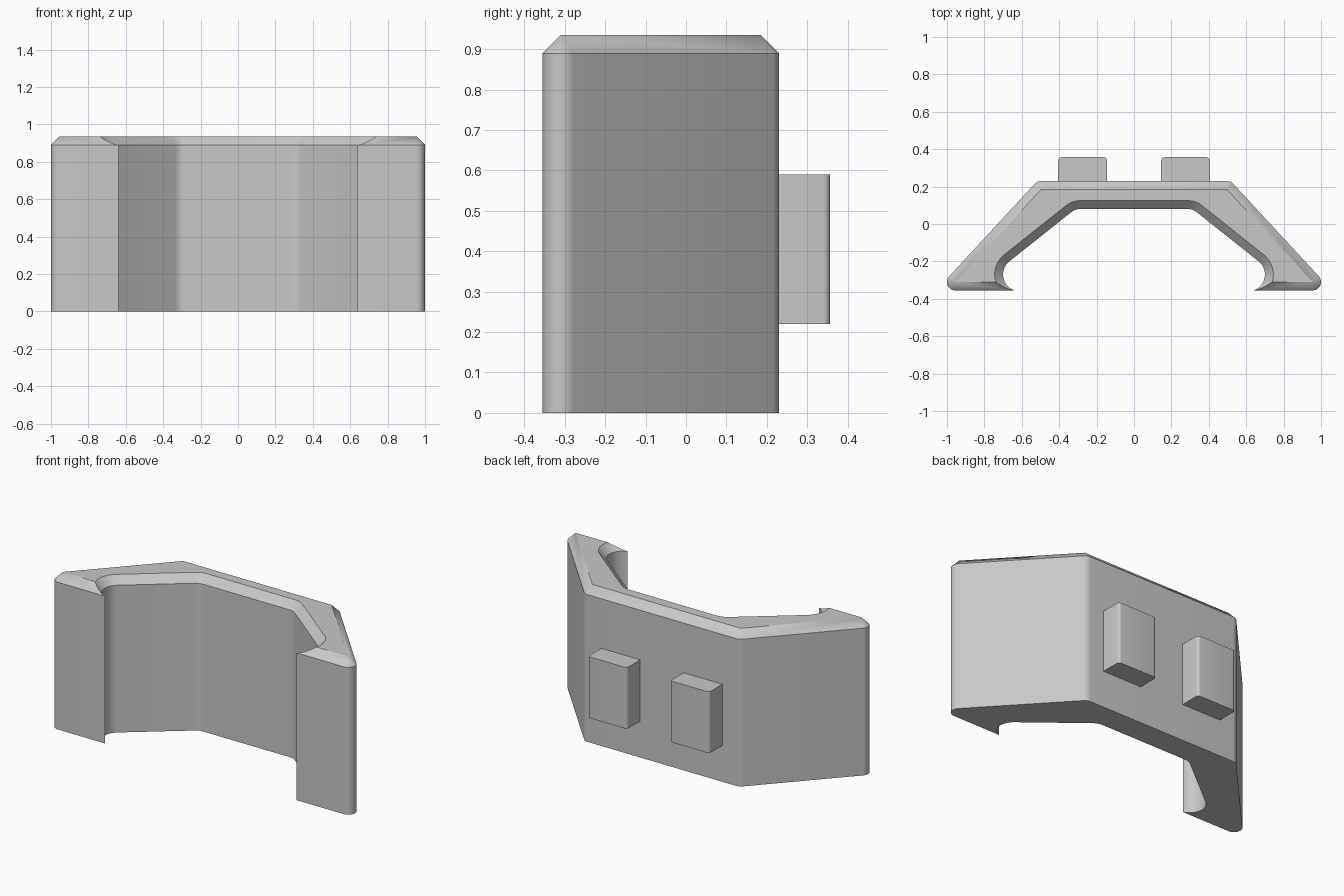
import bpy, bmesh
from math import sin, cos, asin, radians, degrees
from mathutils import Vector

cube = bpy.data.objects.get("Cube")
if cube:
    bpy.data.objects.remove(cube, do_unlink=True)

grey = bpy.data.materials.new("mid grey")
grey.use_nodes = True
colour = (0.58, 0.58, 0.58, 1)
grey.diffuse_color = colour
grey.node_tree.nodes["Principled BSDF"].inputs["Base Color"].default_value = colour

SHOULDER, CHAMFER, FRONT = 0.89, 0.045, -0.355


def finish(bm, name):
    bmesh.ops.recalc_face_normals(bm, faces=bm.faces)
    mesh = bpy.data.meshes.new(name)
    bm.to_mesh(mesh)
    bm.free()
    mesh.materials.append(grey)
    ob = bpy.data.objects.new(name, mesh)
    bpy.context.collection.objects.link(ob)
    bpy.ops.object.select_all(action='DESELECT')
    ob.select_set(True)
    bpy.context.view_layer.objects.active = ob
    bpy.ops.object.shade_smooth_by_angle(angle=radians(30))


# Half outline of the bracket as a chain of arcs joined by straight walls
low, up = [], []


def arc(cx, cy, r, a0, a1, steps, grow):
    """Add shoulder points and the matching points at the top of the chamfer."""
    for i in range(steps + 1):
        a = radians(a0 + (a1 - a0) * i / steps)
        t = CHAMFER
        if grow > 0:  # hook chamfer stops where it meets the front chamfer
            room = (cy + r * sin(a) - FRONT) / max(1 - sin(a), 0.001)
            t = max(0, min(t, room))
        low.append(Vector((cx + r * cos(a), cy + r * sin(a), SHOULDER)))
        ru = r + grow * t
        up.append(Vector((cx + ru * cos(a), cy + ru * sin(a), SHOULDER + t)))


HOOK = (0.61, -0.27, 0.09)
tip = degrees(asin((FRONT - HOOK[1]) / HOOK[2]))
meet = degrees(asin((FRONT + CHAMFER - HOOK[1]) / (HOOK[2] + CHAMFER)))
arc(0.497, 0.185, 0.045, 90, 42.8, 6, -1)      # back corner
arc(0.955, -0.31, 0.045, 42.8, -90, 14, -1)    # end of the arm
end = len(low) - 1
arc(*HOOK, tip, meet, 8, 1)                    # hook tip
full = len(low) - 1
arc(*HOOK, meet, 51.5, 10, 1)                  # hook hollow
arc(0.29, 0.01, 0.07, 51.5, 90, 8, 1)          # inner corner

# Bracket body
bm = bmesh.new()
cache = {}


def vert(p):
    key = tuple(round(c, 4) + 0.0 for c in p)
    if key not in cache:
        cache[key] = bm.verts.new(p)
    return cache[key]


def face(points):
    vs = list(dict.fromkeys(vert(p) for p in points))
    if len(vs) > 2:
        bm.faces.new(vs)


def flip(p):
    return Vector((-p.x, p.y, p.z))


def ground(p):
    return Vector((p.x, p.y, 0))


def both(points):
    face(points)
    face([flip(p) for p in points])


for i in range(len(low) - 1):
    a, b = low[i], low[i + 1]
    both([a, b, ground(b), ground(a)])
    if i != end:
        both([a, b, up[i + 1], up[i]])
both([low[end], low[end + 1]] + up[end + 2:full + 1] + [up[end]])

for i in (0, -1):  # straight middle walls and their chamfers
    a, b = low[i], flip(low[i])
    face([a, b, ground(b), ground(a)])
    face([a, b, flip(up[i]), up[i]])

top = up[:end + 1] + up[full:]
face(top + [flip(p) for p in reversed(top)])
base = [ground(p) for p in low]
face(base + [flip(p) for p in reversed(base)])
finish(bm, "bracket_body")

# Mounting tabs on the back
for side, name in ((1, "left_tab"), (-1, "right_tab")):
    bm = bmesh.new()
    bmesh.ops.create_cube(bm, size=1)
    bmesh.ops.scale(bm, verts=bm.verts, vec=(0.26, 0.137, 0.37))
    bmesh.ops.translate(bm, verts=bm.verts, vec=(side * 0.275, 0.2885, 0.405))
    edges = [e for e in bm.edges
             if all(v.co.y > 0.3 for v in e.verts)
             and abs(e.verts[0].co.z - e.verts[1].co.z) > 0.1]
    bmesh.ops.bevel(bm, geom=edges, offset=0.018, segments=5, profile=0.5,
                    affect='EDGES')
    finish(bm, name)
